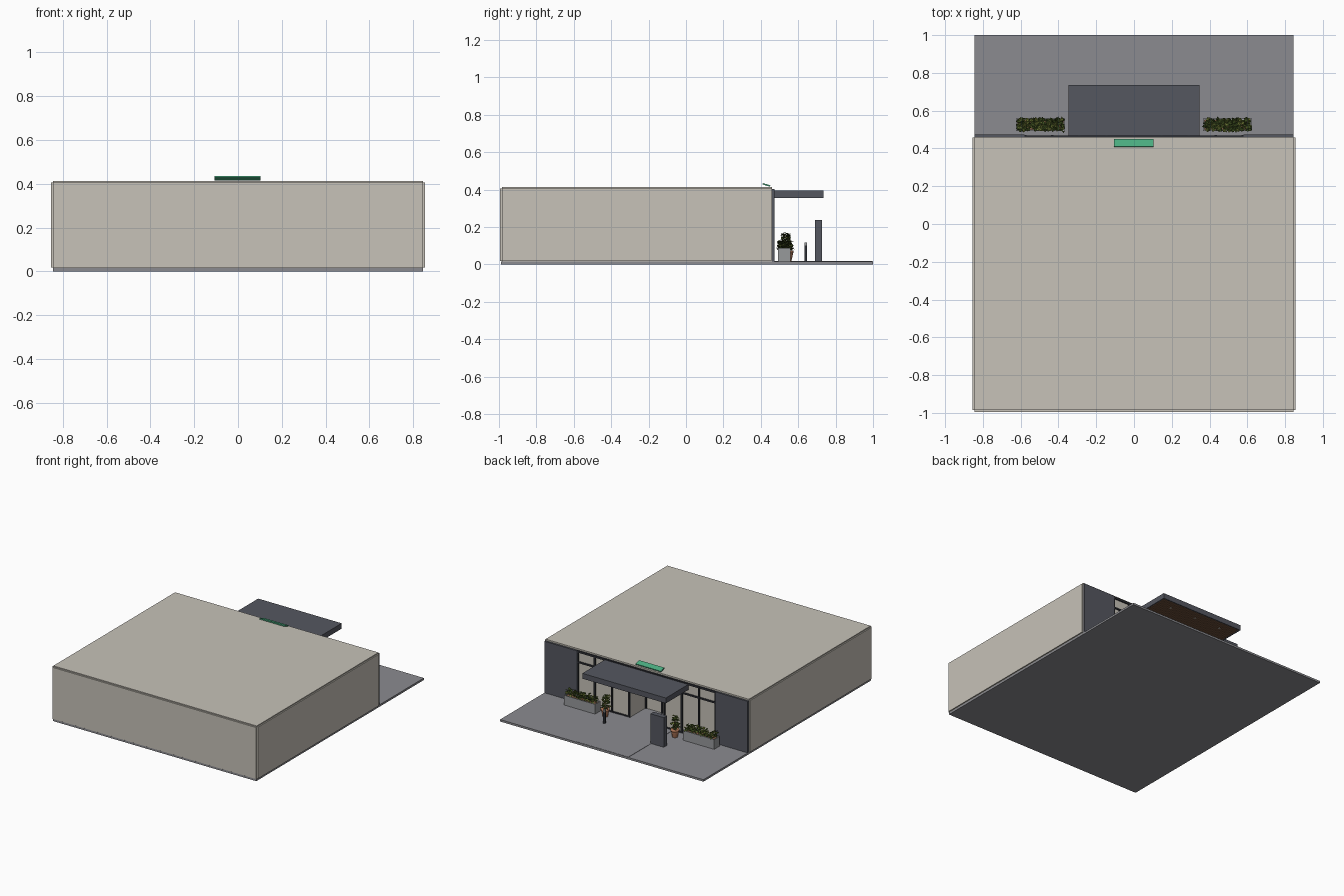
import bpy, bmesh, math, random
from mathutils import Matrix, Vector

if "Cube" in bpy.data.objects:
    bpy.data.objects.remove(bpy.data.objects["Cube"])

random.seed(4)


def colour(name, r, g, b):
    m = bpy.data.materials.new(name)
    m.diffuse_color = (r, g, b, 1)
    m.use_nodes = True
    m.node_tree.nodes["Principled BSDF"].inputs["Base Color"].default_value = m.diffuse_color
    return m


BEIGE = colour("beige wall", .57, .54, .48)
DARK = colour("slate cladding", .09, .095, .117)
FRAME = colour("black frame", .03, .032, .04)
PAVING = colour("grey paving", .26, .26, .28)
CONCRETE = colour("planter concrete", .31, .32, .33)
WOOD = colour("brown timber", .22, .11, .06)
GREEN = colour("sign green", .07, .42, .22)
LEAF = colour("dark leaf", .04, .065, .012)
LIME = colour("light leaf", .13, .16, .03)
CLAY = colour("terracotta", .40, .17, .09)


def finish(name, bm, *mats):
    me = bpy.data.meshes.new(name)
    bm.to_mesh(me)
    bm.free()
    for m in mats:
        me.materials.append(m)
    ob = bpy.data.objects.new(name, me)
    bpy.context.collection.objects.link(ob)
    return ob


def boxes(name, mat, *ranges):
    """One object from boxes given as (x0, x1, y0, y1, z0, z1)."""
    bm = bmesh.new()
    for x0, x1, y0, y1, z0, z1 in ranges:
        m = Matrix.Translation(((x0 + x1) / 2, (y0 + y1) / 2, (z0 + z1) / 2))
        m = m @ Matrix.Diagonal((x1 - x0, y1 - y0, z1 - z0, 1))
        bmesh.ops.create_cube(bm, size=1, matrix=m)
    return finish(name, bm, mat)


def mirrored(x0, x1, *rest):
    return [(x0, x1, *rest), (-x1, -x0, *rest)]


def foliage(name, centre, spread, count, size):
    """Random folded leaves filling an ellipsoid or a strip."""
    bm = bmesh.new()
    for i in range(count):
        p = Vector([c + random.uniform(-s, s) for c, s in zip(centre, spread)])
        a = random.uniform(0, math.tau)
        d = Vector((math.cos(a), math.sin(a), random.uniform(-.3, .9))).normalized()
        side = d.cross(Vector((0, 0, 1))).normalized() * size * .33
        lift = Vector((0, 0, size * .12))
        root, tip = p - d * size / 2, p + d * size / 2
        a1, a2 = p + side + lift, p - side + lift
        v = [bm.verts.new(q) for q in (root, a1, tip, a2)]
        idx = 1 if random.random() < .35 else 0
        for tri in ((v[0], v[1], v[2]), (v[0], v[2], v[3])):
            bm.faces.new(tri).material_index = idx
    return finish(name, bm, LEAF, LIME)


def lathe(name, mat, x, y, profile, n=12):
    bm = bmesh.new()
    rings = [[bm.verts.new((x + r * math.cos(math.tau * i / n),
                            y + r * math.sin(math.tau * i / n), z))
              for i in range(n)] for r, z in profile]
    for lo, hi in zip(rings, rings[1:]):
        for i in range(n):
            bm.faces.new((lo[i], lo[(i + 1) % n], hi[(i + 1) % n], hi[i]))
    bm.faces.new(rings[0][::-1])
    bm.faces.new(rings[-1])
    ob = finish(name, bm, mat)
    for f in ob.data.polygons:
        f.use_smooth = len(f.vertices) == 4
    return ob


# Ground slab with the entrance path
boxes("ground_slab", PAVING, (-.845, .845, -.99, 1, 0, .015))
boxes("entrance_path", PAVING, (-.22, .22, .47, .998, .015, .017))

# Main hall with a recessed entrance
hall = boxes("main_hall", BEIGE, (-.845, .845, -.985, .46, .015, .413))
cutter = boxes("entrance_cutter", BEIGE, (-.14, .14, .28, .6, .0, .31))
cutter.hide_render = True
cutter.hide_viewport = True
cut = hall.modifiers.new("entrance", 'BOOLEAN')
cut.object = cutter
cut.operation = 'DIFFERENCE'
cut.solver = 'EXACT'

# Thin cladding on the three plain walls
boxes("wall_cladding", BEIGE,
      *mirrored(.845, .854, -.985, .457, .018, .405),
      (-.845, .845, -.995, -.985, .018, .405))

# Dark solid bays at each end of the entrance side
boxes("side_panels", DARK, *mirrored(.58, .845, .455, .474, .015, .402))

# Window frames: posts, head, transom and sill
posts = [(x - .006, x + .006, .458, .47, .015, .40)
         for s in (-1, 1) for x in (s * .574, s * .433, s * .29, s * .146)]
boxes("window_posts", FRAME, *posts, (-.006, .006, .458, .47, .31, .40))
boxes("window_rails", FRAME,
      (-.58, .58, .458, .469, .388, .402), (-.58, .58, .458, .469, .31, .321),
      *mirrored(.146, .58, .458, .469, .015, .023))

# Inner door frame at the back of the recess
boxes("door_frame", FRAME,
      *mirrored(.13, .14, .28, .288, .015, .31),
      (-.006, .006, .28, .288, .015, .31), (-.14, .14, .28, .288, .30, .31))

# Entrance canopy with slatted timber soffit and downlights
boxes("canopy", DARK, (-.347, .347, .465, .735, .364, .394),
      (-.347, .347, .727, .735, .354, .364),
      *mirrored(.339, .347, .465, .727, .354, .364))
boxes("canopy_soffit", WOOD, (-.339, .339, .465, .727, .359, .364))
boxes("soffit_slats", WOOD,
      *[(-.339, .339, .475 + i * .021, .489 + i * .021, .356, .359) for i in range(12)])
boxes("downlights", BEIGE,
      *[(x - .007, x + .007, y - .007, y + .007, .3545, .3565)
        for x in (-.22, 0, .22) for y in (.53, .66)])

# Tilted green sign board on the roof edge
sign = boxes("sign_board", GREEN, (-.105, .105, -.021, .021, -.004, .004))
sign.location = (-.002, .43, .425)
sign.rotation_euler.x = math.radians(-17)

# Free-standing panel and small post on the forecourt
boxes("totem_panel", DARK, (-.325, -.215, .69, .728, .015, .238))
boxes("bollard", FRAME, (.22, .236, .634, .647, .015, .10))
boxes("bollard_head", CONCRETE, (.22, .236, .634, .647, .10, .118))

for side, s in (("left", -1), ("right", 1)):
    # Trough planter: four walls and soil, filled with shrubs
    x0, x1 = sorted((s * .365, s * .625))
    boxes(side + "_trough", CONCRETE,
          (x0, x1, .492, .499, .015, .088), (x0, x1, .551, .558, .015, .088),
          (x0, x0 + .007, .499, .551, .015, .088),
          (x1 - .007, x1, .499, .551, .015, .088))
    boxes(side + "_trough_soil", WOOD, (x0 + .007, x1 - .007, .499, .551, .015, .08))
    foliage(side + "_shrubs", (s * .495, .526, .102), (.12, .03, .02), 190, .03)

    # Terracotta pot with a small tree
    px, py = s * .29, .545
    lathe(side + "_pot", CLAY, px, py,
          [(.018, .015), (.027, .055), (.027, .062), (.031, .062), (.031, .074), (.02, .074)])
    lathe(side + "_trunk", WOOD, px, py, [(.004, .07), (.003, .14)], 6)
    foliage(side + "_tree_low", (px, py, .10), (.026, .026, .022), 45, .028)
    foliage(side + "_tree_top", (px, py - .012, .145), (.018, .02, .022), 40, .028)
